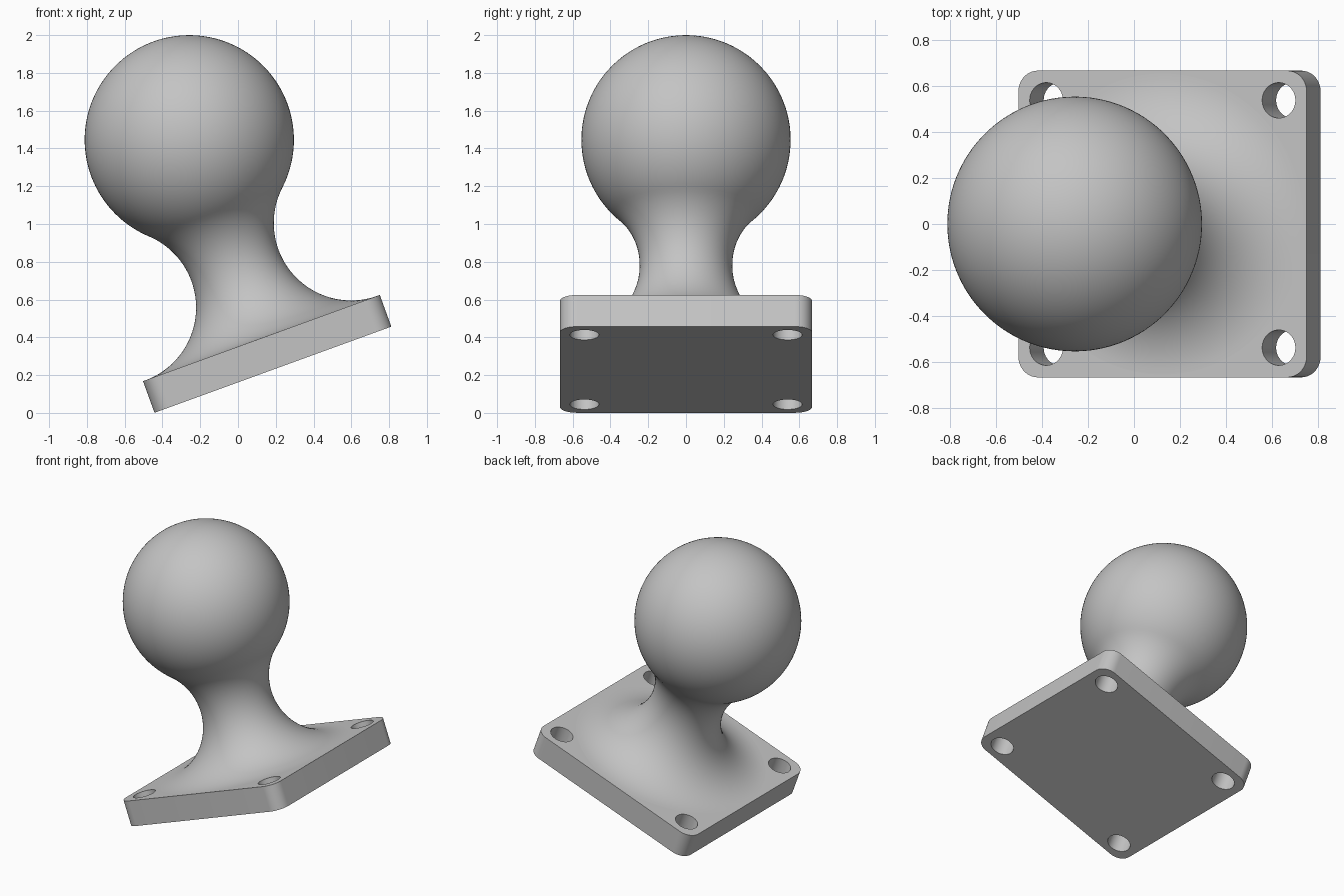
import bpy, bmesh
from math import sin, cos, pi, radians, atan2, hypot, sqrt

if "Cube" in bpy.data.objects:
    bpy.data.objects.remove(bpy.data.objects["Cube"], do_unlink=True)

TILT = radians(20)
ORIGIN = (0.124, 0, 0.396)      # centre of the plate's upper face
HALF, THICK, CORNER = 0.667, 0.178, 0.09
HOLE_POS, HOLE_R = 0.538, 0.077
BALL_R, BALL_H, NECK_R = 0.554, 1.117, 0.245

grey = bpy.data.materials.new("plain grey")
grey.use_nodes = True
colour = (0.55, 0.55, 0.55, 1)
grey.diffuse_color = colour
grey.node_tree.nodes["Principled BSDF"].inputs["Base Color"].default_value = colour


def finish(name, bm):
    bmesh.ops.recalc_face_normals(bm, faces=bm.faces)
    mesh = bpy.data.meshes.new(name)
    bm.to_mesh(mesh)
    bm.free()
    mesh.materials.append(grey)
    obj = bpy.data.objects.new(name, mesh)
    bpy.context.collection.objects.link(obj)
    obj.location = ORIGIN
    obj.rotation_euler.y = -TILT
    bpy.ops.object.select_all(action='DESELECT')
    obj.select_set(True)
    bpy.context.view_layer.objects.active = obj
    bpy.ops.object.shade_smooth_by_angle(angle=radians(30))
    return obj


def arc(cx, cy, r, start, end, steps):
    angles = [start + (end - start) * i / steps for i in range(steps + 1)]
    return [(cx + r * cos(a), cy + r * sin(a)) for a in angles]


def add_loop(bm, points, z):
    verts = [bm.verts.new((x, y, z)) for x, y in points]
    return [bm.edges.new((v, verts[i - 1])) for i, v in enumerate(verts)]


# Mounting plate: rounded square outline with four round holes, extruded
bm = bmesh.new()
outline, edges = [], []
for k, (sx, sy) in enumerate([(1, 1), (-1, 1), (-1, -1), (1, -1)]):
    inset = HALF - CORNER
    outline += arc(sx * inset, sy * inset, CORNER, k * pi / 2, (k + 1) * pi / 2, 12)
    hole = arc(sx * HOLE_POS, sy * HOLE_POS, HOLE_R, 0, 2 * pi, 40)[:-1]
    edges += add_loop(bm, hole, -THICK)
edges += add_loop(bm, outline, -THICK)
bmesh.ops.triangle_fill(bm, edges=edges, use_beauty=True)
top = bmesh.ops.extrude_face_region(bm, geom=bm.faces[:], use_keep_orig=True)["geom"]
bmesh.ops.translate(bm, vec=(0, 0, THICK),
                    verts=[g for g in top if isinstance(g, bmesh.types.BMVert)])
finish("mounting_plate", bm)

# Ball and neck: a fillet arc tangent to the plate and to the ball, revolved
b = 2 * (NECK_R - BALL_H - BALL_R)
c = NECK_R ** 2 + BALL_H ** 2 - BALL_R ** 2
fillet = (-b - sqrt(b * b - 4 * c)) / 2
centre = NECK_R + fillet
touch = atan2(fillet - BALL_H, centre)      # direction from ball to fillet centre
profile = arc(centre, fillet, fillet, -pi / 2, touch - pi, 40)
profile += arc(0, BALL_H, BALL_R, touch, pi / 2, 56)[1:]
profile[-1] = (0, BALL_H + BALL_R)

bm = bmesh.new()
verts = [bm.verts.new((r, 0, h)) for r, h in profile]
lines = [bm.edges.new(pair) for pair in zip(verts, verts[1:])]
bmesh.ops.spin(bm, geom=verts + lines, cent=(0, 0, 0), axis=(0, 0, 1),
               angle=2 * pi, steps=112, use_merge=False)
bmesh.ops.remove_doubles(bm, verts=bm.verts, dist=0.0001)
finish("ball_and_neck", bm)
